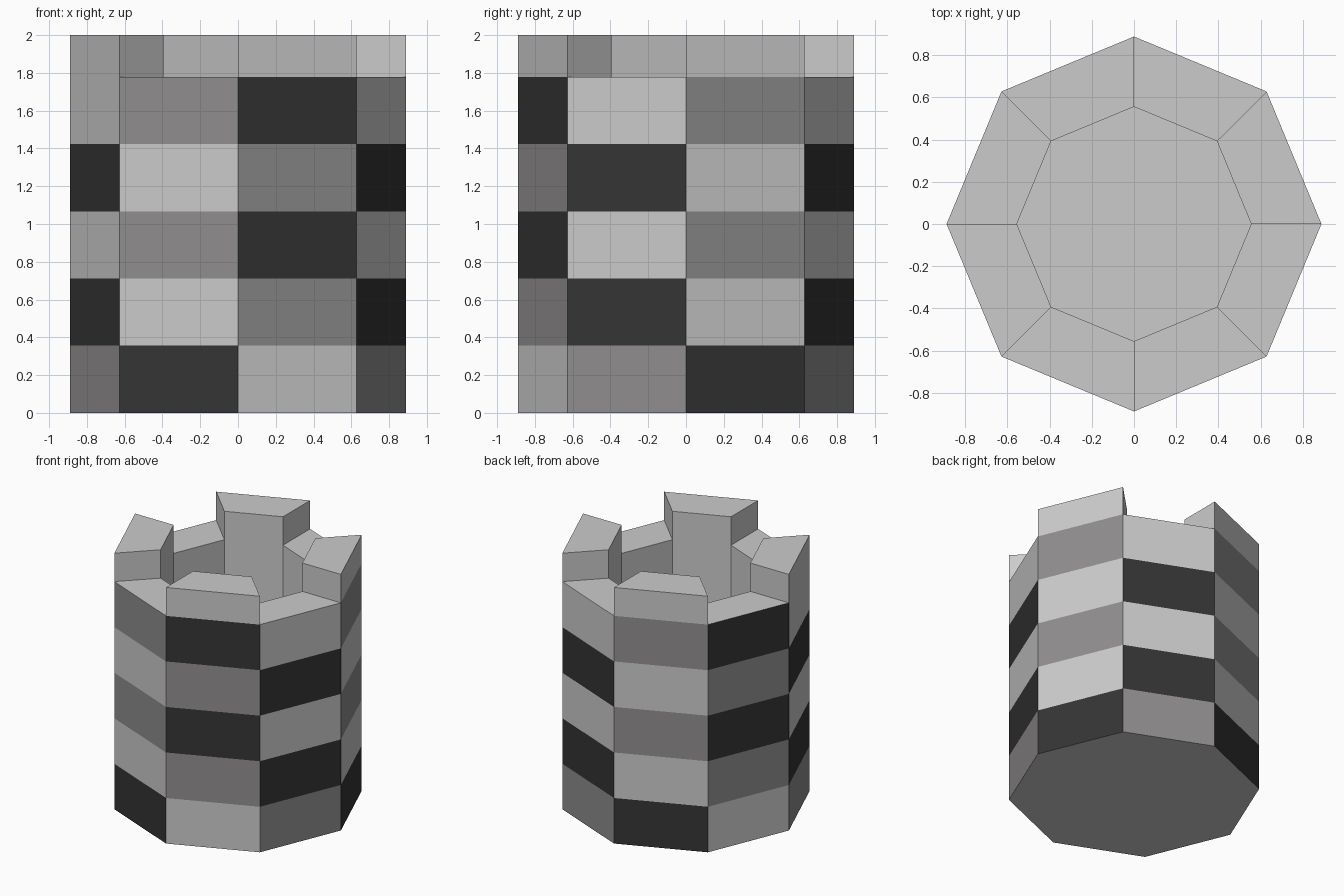
import bpy, bmesh
from math import cos, sin, pi

if "Cube" in bpy.data.objects:
    bpy.data.objects.remove(bpy.data.objects["Cube"])

SIDES, ROWS = 8, 5
R_OUT, R_IN = 0.889, 0.556
WALL_TOP, TOP, FLOOR = 1.778, 2.0, 1.07


def material(name, rgb):
    m = bpy.data.materials.new(name)
    m.diffuse_color = (*rgb, 1)
    m.use_nodes = True
    m.node_tree.nodes["Principled BSDF"].inputs["Base Color"].default_value = m.diffuse_color
    return m


def point(i, r, z):
    a = pi + i * 2 * pi / SIDES
    return (r * cos(a), r * sin(a), z)


def finish(bm, name, mats=()):
    bmesh.ops.recalc_face_normals(bm, faces=bm.faces[:])
    mesh = bpy.data.meshes.new(name)
    bm.to_mesh(mesh)
    bm.free()
    for m in mats:
        mesh.materials.append(m)
    obj = bpy.data.objects.new(name, mesh)
    bpy.context.collection.objects.link(obj)
    return obj


light = material("light_stone", (0.8, 0.8, 0.8))
grey = material("grey_stone", (0.28, 0.27, 0.27))
black = material("black_stone", (0.035, 0.035, 0.035))
L, G, K = 0, 1, 2

# Stone colours of each wall side, bottom row to top row
A, B, C = (G, K, L, K, L), (K, L, G, L, G), (L, G, K, G, K)
columns = [A, B, C, A, B, A, B, C]

# Tower: banded outer wall, flat rim, inner well with floor
bm = bmesh.new()
profile = [(R_OUT, WALL_TOP * k / ROWS) for k in range(ROWS + 1)]
profile += [(R_IN, WALL_TOP), (R_IN, FLOOR)]
rings = [[bm.verts.new(point(i, r, z)) for i in range(SIDES)] for r, z in profile]
for k in range(len(rings) - 1):
    lo, hi = rings[k], rings[k + 1]
    for i in range(SIDES):
        j = (i + 1) % SIDES
        f = bm.faces.new((lo[i], lo[j], hi[j], hi[i]))
        f.material_index = columns[i][k] if k < ROWS else L
bm.faces.new(rings[0])
bm.faces.new(rings[-1])
finish(bm, "tower_wall", (light, grey, black))

# Battlements on every second side
for n, i in enumerate(range(0, SIDES, 2)):
    bm = bmesh.new()
    corners = [(i, R_OUT), (i + 1, R_OUT), (i + 1, R_IN), (i, R_IN)]
    lo, hi = ([bm.verts.new(point(s, r, z)) for s, r in corners]
              for z in (WALL_TOP, TOP))
    bm.faces.new(lo)
    bm.faces.new(hi)
    for a in range(4):
        b = (a + 1) % 4
        bm.faces.new((lo[a], lo[b], hi[b], hi[a]))
    finish(bm, f"battlement_{n + 1}", (light,))
